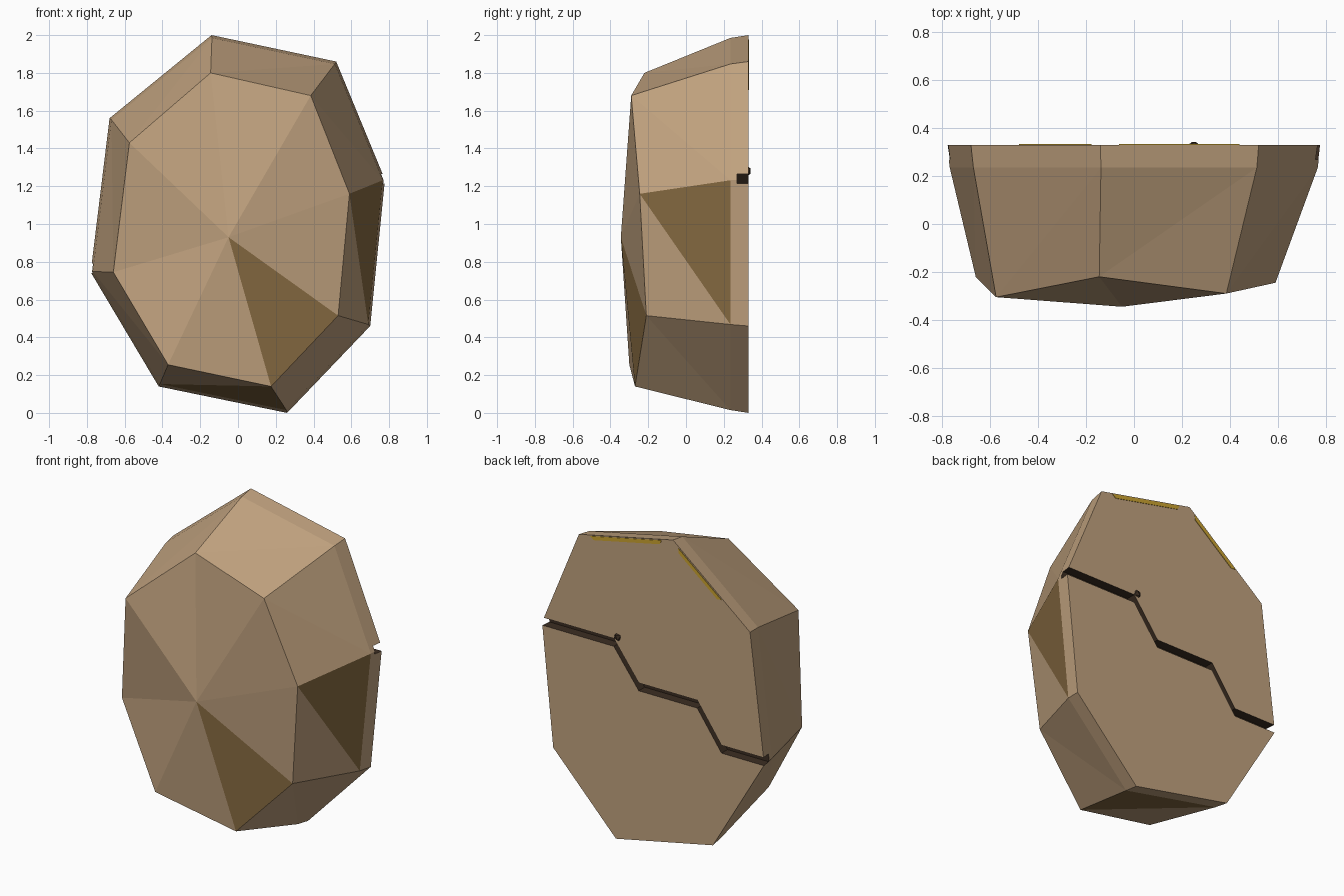
import bpy, bmesh
from mathutils import Vector

if "Cube" in bpy.data.objects:
    bpy.data.objects.remove(bpy.data.objects["Cube"])


def material(name, rgb):
    m = bpy.data.materials.new(name)
    m.diffuse_color = (*rgb, 1)
    m.use_nodes = True
    m.node_tree.nodes["Principled BSDF"].inputs["Base Color"].default_value = m.diffuse_color
    return m


MATS = [material("tan_stone", (0.53, 0.36, 0.21)),
        material("brown_stone", (0.25, 0.15, 0.055)),
        material("dark_crack", (0.045, 0.027, 0.016)),
        material("gold", (0.60, 0.37, 0.03))]
BACK = 0.33


def make(name, verts, faces, indices):
    me = bpy.data.meshes.new(name)
    bm = bmesh.new()
    vs = [bm.verts.new(v) for v in verts]
    for f, i in zip(faces, indices):
        bm.faces.new([vs[k] for k in f]).material_index = i
    bmesh.ops.recalc_face_normals(bm, faces=bm.faces)
    bm.to_mesh(me)
    bm.free()
    for m in MATS:
        me.materials.append(m)
    ob = bpy.data.objects.new(name, me)
    bpy.context.collection.objects.link(ob)
    return ob


# Faceted boulder half: flat back ring, rim ring, front ring and a front peak
outline = [(-0.14, 2.0), (0.52, 1.86), (0.778, 1.235), (0.70, 0.46),
           (0.26, 0.0), (-0.42, 0.14), (-0.78, 0.745), (-0.68, 1.56)]
front = [(-0.145, -0.22, 1.80), (0.385, -0.29, 1.68), (0.59, -0.245, 1.16),
         (0.53, -0.21, 0.515), (0.175, -0.27, 0.14), (-0.37, -0.30, 0.255),
         (-0.66, -0.22, 0.745), (-0.575, -0.305, 1.43)]
n = len(outline)
verts = [(x, BACK, z) for x, z in outline]
verts += [(x * 0.985, 0.235, 1 + (z - 1) * 0.985) for x, z in outline]
verts += front + [(-0.05, -0.345, 0.93)]
faces, idx = [list(range(n))], [0]
for i in range(n):
    j = (i + 1) % n
    faces += [(i, j, n + j, n + i),
              (2 * n + i, n + i, n + j),
              (2 * n + i, n + j, 2 * n + j),
              (2 * n + i, 2 * n + j, 3 * n)]
    # a few facets are darker stone
    idx += [0, 1 if i in (2, 4) else 0, 0, 1 if i == 3 else 0]
boulder = make("boulder_half", verts, faces, idx)

# Stepped crack cut across the flat back
path = [(0.95, 1.24), (0.275, 1.24), (0.10, 1.005), (-0.31, 1.005),
        (-0.48, 0.765), (-0.95, 0.765)]
h = 0.025
verts, faces = [], []
for x, z in path:
    verts += [(x, 0.27, z - h), (x, 0.27, z + h), (x, 0.40, z + h), (x, 0.40, z - h)]
for s in range(len(path) - 1):
    a = s * 4
    faces += [(a + k, a + (k + 1) % 4, a + 4 + (k + 1) % 4, a + 4 + k) for k in range(4)]
e = 4 * (len(path) - 1)
faces += [(0, 1, 2, 3), (e, e + 1, e + 2, e + 3)]
cutter = make("crack_cutter", verts, faces, [2] * len(faces))
cutter.hide_render = True
mod = boulder.modifiers.new("crack", "BOOLEAN")
mod.operation = "DIFFERENCE"
mod.solver = "EXACT"
mod.object = cutter
bpy.context.view_layer.objects.active = boulder
boulder.select_set(True)
bpy.ops.object.modifier_apply(modifier=mod.name)
bpy.data.objects.remove(cutter)

# Small dark pebble at the crack's first bend
bpy.ops.mesh.primitive_ico_sphere_add(subdivisions=1, radius=0.033,
                                      location=(0.25, 0.313, 1.28))
pebble = bpy.context.object
pebble.name = "crack_pebble"
pebble.data.materials.append(MATS[2])


# Thin gold slivers just inside the two upper back edges
def sliver(name, p, q, t0, t1, inset, width):
    p, q = Vector(p), Vector(q)
    d = q - p
    inward = Vector((d.y, -d.x)).normalized()
    if inward.dot(Vector((0, 1)) - p) < 0:
        inward.negate()
    pts = [p + d * t0 + inward * inset, p + d * t1 + inward * inset,
           p + d * (t1 - 0.03) + inward * (inset + width),
           p + d * (t0 + 0.03) + inward * (inset + width)]
    v = [(c.x, y, c.y) for y in (BACK - 0.003, BACK + 0.003) for c in pts]
    f = [(0, 1, 2, 3), (4, 5, 6, 7)]
    f += [(k, (k + 1) % 4, 4 + (k + 1) % 4, 4 + k) for k in range(4)]
    make(name, v, f, [3] * 6)


sliver("gold_edge_right", outline[0], outline[1], 0.12, 0.88, 0.006, 0.024)
sliver("gold_edge_left", outline[0], outline[7], 0.08, 0.64, 0.008, 0.022)
